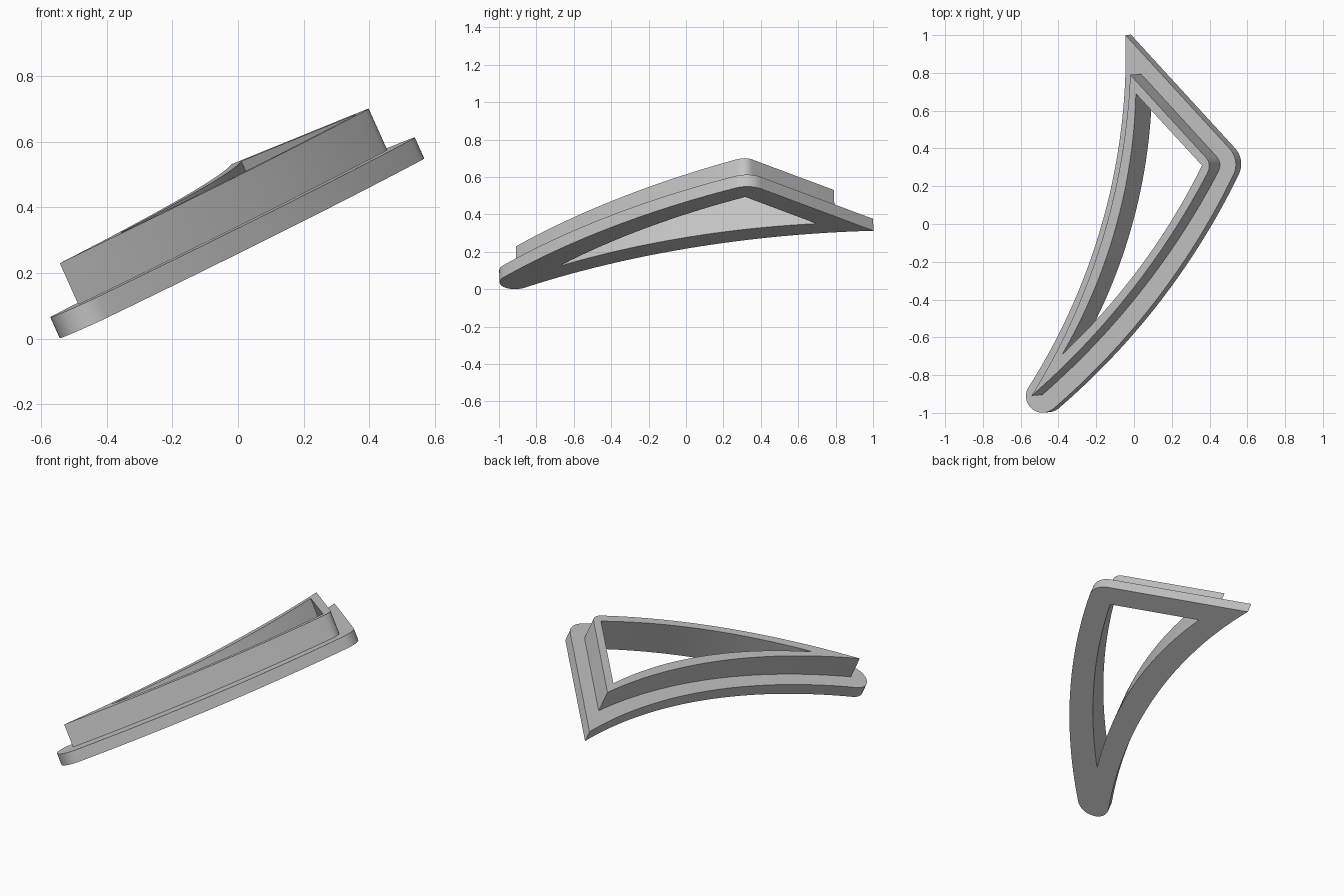
import bpy, bmesh
from math import radians, cos, sin, atan
from mathutils import Vector

cube = bpy.data.objects.get("Cube")
if cube:
    bpy.data.objects.remove(cube, do_unlink=True)

# The trim lies on a tilted plane: z = BASE + SX * x + SY * y
SX, SY, BASE = 0.45, 0.039, 0.281
NORMAL = Vector((-SX, -SY, 1)).normalized()
FLANGE, TOP = 0.07, 0.208


def arc(p, q, sag, n=28):
    """Circular arc from p to q, bulging by sag to the right of travel."""
    p, q = Vector(p), Vector(q)
    d = q - p
    side = Vector((d.y, -d.x)).normalized()
    half = 2 * atan(2 * abs(sag) / d.length)
    r = d.length / (2 * sin(half))
    sign = 1 if sag > 0 else -1
    pts = []
    for i in range(n + 1):
        t = half * (2 * i / n - 1)
        along = d.normalized() * (r * sin(t))
        pts.append((p + q) / 2 + along + side * sign * (r * cos(t) - r * cos(half)))
    return pts


def cap(centre, radius, a0, a1, n=16):
    angles = [radians(a0 + (a1 - a0) * i / n) for i in range(n + 1)]
    return [Vector(centre) + radius * Vector((cos(a), sin(a))) for a in angles]


def rounded(a, b, c, n=8):
    """Soft corner at b between a and c."""
    return [a * (1 - t) ** 2 + b * 2 * t * (1 - t) + c * t * t
            for t in (i / n for i in range(n + 1))]


# Opening: three-sided, sharp corners
tip, corner, toe = (0.01, 0.69), (0.36, 0.31), (-0.38, -0.69)
opening = arc(toe, corner, 0.056)[:-1] + [Vector(corner)] + arc(tip, toe, -0.09)[:-1]

# Raised lip outline, with a softened outer corner
tip, corner, toe = Vector((-0.02, 0.79)), Vector((0.413, 0.317)), (-0.543, -0.91)
outer = arc(toe, corner, 0.075)
bend = rounded(outer[-2], corner, corner + (tip - corner).normalized() * 0.05)
lip = outer[:-2] + bend + arc(tip, toe, -0.115)[:-1]

# Flange outline: rounded toe and corner, pointed back tip
toe_cap = cap((-0.484, -0.911), 0.088, 148, 311)
corner_cap = cap((0.415, 0.315), 0.124, -27, 43)
flange = (toe_cap + arc(toe_cap[-1], corner_cap[0], 0.08)[1:-1] + corner_cap
          + arc((-0.045, 1.0), toe_cap[0], -0.145)[:-1])

bm = bmesh.new()


def ring(outline, drawn_at, height):
    """Closed loop of vertices, moved along the plane normal to height."""
    verts = []
    for p in outline:
        z = BASE + SX * p.x + SY * p.y + drawn_at / NORMAL.z
        verts.append(bm.verts.new(Vector((p.x, p.y, z)) + NORMAL * (height - drawn_at)))
    for i, v in enumerate(verts):
        bm.edges.new((verts[i - 1], v))
    return verts


def walls(low, high):
    for i in range(len(low)):
        bm.faces.new((low[i - 1], low[i], high[i], high[i - 1])).smooth = True


def band(a, b):
    edges = [bm.edges.get((r[i - 1], r[i])) for r in (a, b) for i in range(len(r))]
    bmesh.ops.triangle_fill(bm, use_beauty=True, edges=edges, normal=NORMAL)


flange_low, flange_high = ring(flange, FLANGE, 0), ring(flange, FLANGE, FLANGE)
lip_low, lip_high = ring(lip, TOP, FLANGE), ring(lip, TOP, TOP)
open_low, open_high = ring(opening, TOP, 0), ring(opening, TOP, TOP)

# Flat bands first, then the upright walls
band(flange_low, open_low)
band(flange_high, lip_low)
band(lip_high, open_high)
walls(flange_low, flange_high)
walls(lip_low, lip_high)
walls(open_low, open_high)
bmesh.ops.recalc_face_normals(bm, faces=bm.faces)

mesh = bpy.data.meshes.new("curved_trim_frame")
bm.to_mesh(mesh)
bm.free()
frame = bpy.data.objects.new("curved_trim_frame", mesh)
bpy.context.collection.objects.link(frame)

grey = bpy.data.materials.new("plain_grey")
grey.use_nodes = True
colour = (0.55, 0.55, 0.55, 1)
grey.diffuse_color = colour
grey.node_tree.nodes["Principled BSDF"].inputs["Base Color"].default_value = colour
mesh.materials.append(grey)

bpy.ops.object.select_all(action="DESELECT")
frame.select_set(True)
bpy.context.view_layer.objects.active = frame
bpy.ops.object.shade_smooth_by_angle(angle=radians(30))
